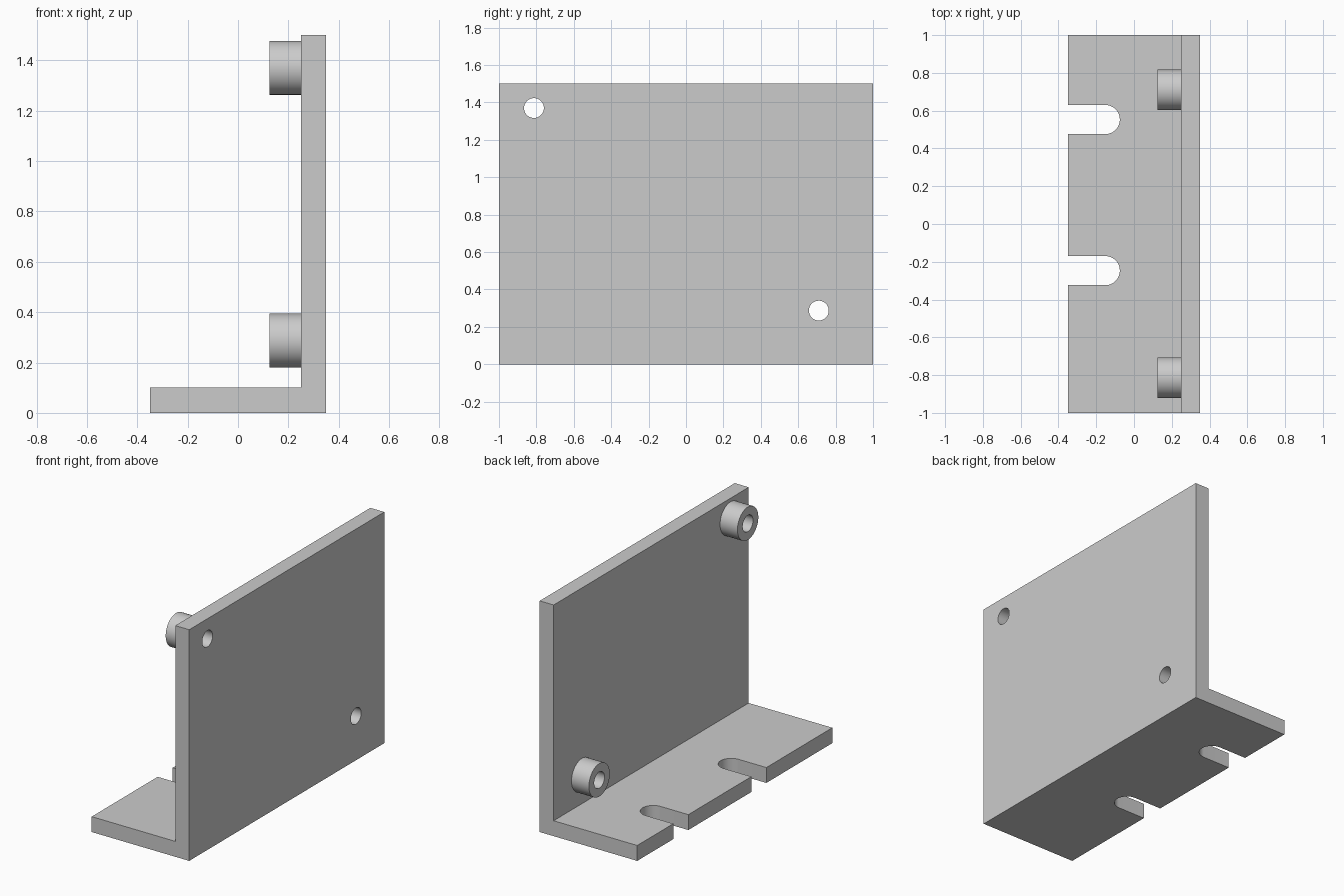
import bpy, math

if "Cube" in bpy.data.objects:
    bpy.data.objects.remove(bpy.data.objects["Cube"], do_unlink=True)

grey = bpy.data.materials.new("plain_grey")
grey.use_nodes = True
colour = (0.6, 0.6, 0.6, 1)
grey.diffuse_color = colour
grey.node_tree.nodes["Principled BSDF"].inputs["Base Color"].default_value = colour

HALF_X, HEIGHT, THICK = 0.35, 1.5, 0.1
WALL_X = HALF_X - THICK
BOSS_LENGTH, BOSS_R, HOLE_R = 0.125, 0.107, 0.053
SLOT_R, SLOT_END = 0.077, -0.152
MOUNTS = {"upper_boss": (-0.813, 1.37), "lower_boss": (0.71, 0.287)}
SLOTS = (0.553, -0.247)


def prism(name, outline, offset, depth):
    """Extrude a closed outline along the depth vector."""
    n = len(outline)
    near = [tuple(a + b for a, b in zip(p, offset)) for p in outline]
    far = [tuple(a + b for a, b in zip(p, depth)) for p in near]
    faces = [tuple(range(n))[::-1], tuple(range(n, 2 * n))]
    faces += [(i, (i + 1) % n, n + (i + 1) % n, n + i) for i in range(n)]
    mesh = bpy.data.meshes.new(name)
    mesh.from_pydata(near + far, [], faces)
    obj = bpy.data.objects.new(name, mesh)
    bpy.context.collection.objects.link(obj)
    mesh.materials.append(grey)
    return obj


def rod(name, x, y, z, radius, length, sides=48):
    """Cylinder running along x from the given end centre."""
    ring = [(0, radius * math.cos(2 * math.pi * i / sides),
             radius * math.sin(2 * math.pi * i / sides)) for i in range(sides)]
    return prism(name, ring, (x, y, z), (length, 0, 0))


def select(obj):
    bpy.ops.object.select_all(action="DESELECT")
    obj.select_set(True)
    bpy.context.view_layer.objects.active = obj


def cut(obj, cutter):
    select(obj)
    mod = obj.modifiers.new("cut", "BOOLEAN")
    mod.operation, mod.solver, mod.object = "DIFFERENCE", "EXACT", cutter
    bpy.ops.object.modifier_apply(modifier=mod.name)
    bpy.data.objects.remove(cutter, do_unlink=True)


# L-shaped bracket
profile = [(-HALF_X, 0), (HALF_X, 0), (HALF_X, HEIGHT),
           (WALL_X, HEIGHT), (WALL_X, THICK), (-HALF_X, THICK)]
bracket = prism("bracket", [(x, 0, z) for x, z in profile], (0, 1, 0), (0, -2, 0))

# Round-ended slots open at the foot's free edge
for y in SLOTS:
    arc = [(SLOT_END + SLOT_R * math.cos(a), SLOT_R * math.sin(a), 0)
           for a in (math.pi * (i / 24 - 0.5) for i in range(25))]
    outline = [(-1, -SLOT_R, 0)] + arc + [(-1, SLOT_R, 0)]
    cut(bracket, prism("slot_cutter", outline, (0, y, -0.1), (0, 0, 0.3)))

# Hollow mounting bosses, with holes running on through the wall
for name, (y, z) in MOUNTS.items():
    boss = rod(name, WALL_X - BOSS_LENGTH, y, z, BOSS_R, BOSS_LENGTH)
    for part in (boss, bracket):
        cut(part, rod("hole_cutter", 0, y, z, HOLE_R, 1))
    select(boss)
    bpy.ops.object.shade_smooth_by_angle(angle=math.radians(30))

select(bracket)
bpy.ops.object.shade_smooth_by_angle(angle=math.radians(30))
